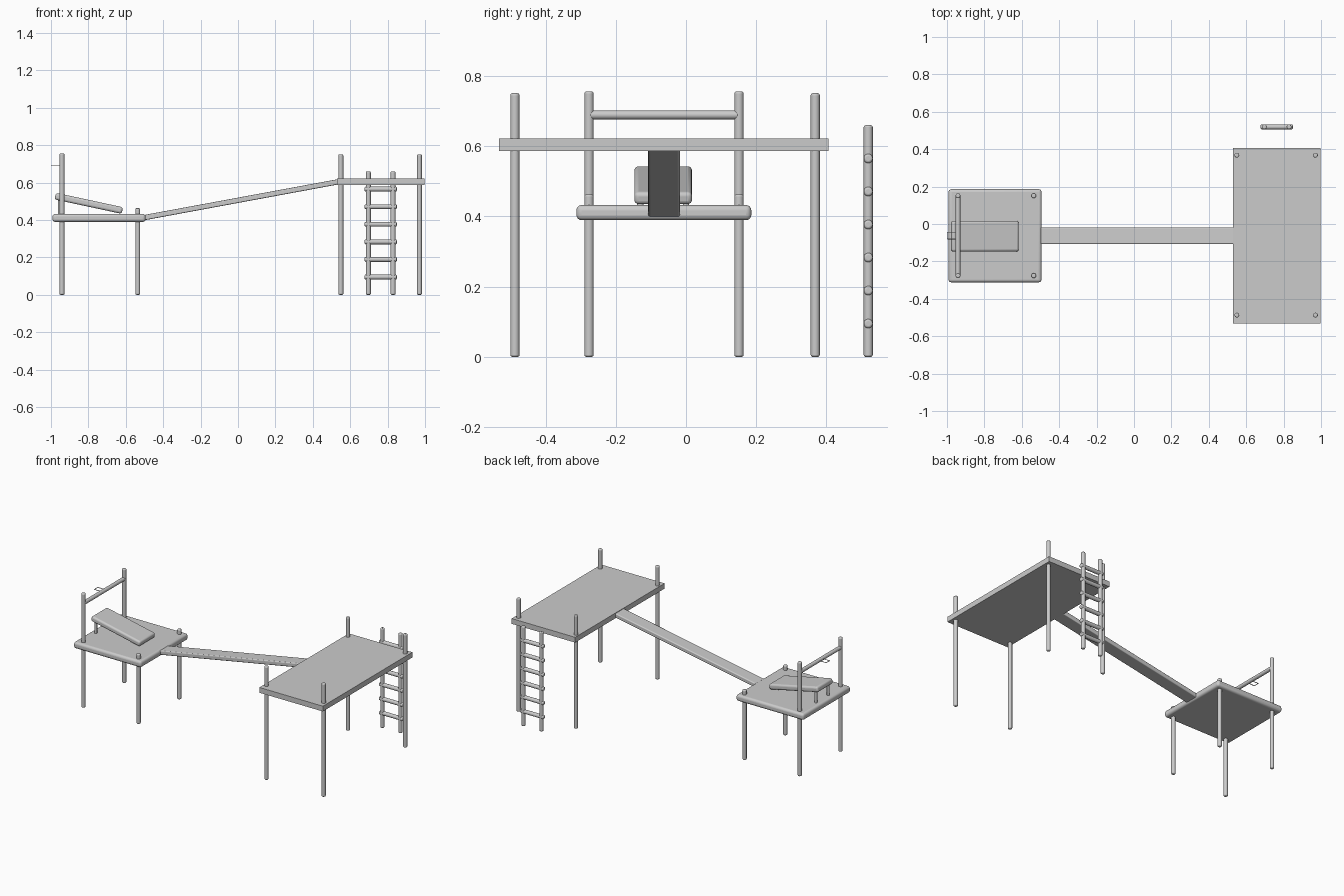
import bpy
from math import atan2, hypot
from mathutils import Vector

if "Cube" in bpy.data.objects:
    bpy.data.objects.remove(bpy.data.objects["Cube"])


def smooth(o):
    bpy.ops.object.select_all(action='DESELECT')
    o.select_set(True)
    bpy.context.view_layer.objects.active = o
    bpy.ops.object.shade_smooth_by_angle()


def bevel(o, width, segments):
    m = o.modifiers.new("bevel", 'BEVEL')
    m.width, m.segments = width, segments
    m.limit_method = 'ANGLE'
    m.angle_limit = 0.9


def rod(name, a, b, r=0.013, round_end=0.006):
    a, b = Vector(a), Vector(b)
    d = b - a
    bpy.ops.mesh.primitive_cylinder_add(vertices=20, radius=r, depth=d.length, location=(a + b) / 2)
    o = bpy.context.object
    o.name = name
    o.rotation_euler = d.to_track_quat('Z', 'Y').to_euler()
    if round_end:
        bevel(o, round_end, 3)
    smooth(o)
    return o


def slab(name, center, size, round_edge=0, tilt=0):
    bpy.ops.mesh.primitive_cube_add(size=1, location=center)
    o = bpy.context.object
    o.name = name
    o.scale = size
    bpy.ops.object.transform_apply(location=False, rotation=False, scale=True)
    o.rotation_euler.y = tilt
    if round_edge:
        bevel(o, round_edge, 4)
        smooth(o)
    return o


# high platform and its posts
slab("high_deck", (0.763, -0.064, 0.604), (0.466, 0.938, 0.035))
for x in (0.55, 0.97):
    for y in (-0.487, 0.368):
        rod("high_post", (x, y, 0), (x, y, 0.751))

# low platform and its posts
slab("low_deck", (-0.743, -0.063, 0.411), (0.497, 0.498, 0.043), 0.015)
for x, top in ((-0.941, 0.756), (-0.536, 0.463)):
    for y in (-0.276, 0.151):
        rod("low_post", (x, y, 0), (x, y, top))

# crossbar with a thin wire loop
rod("crossbar", (-0.941, -0.276, 0.689), (-0.941, 0.151, 0.689), 0.0125)
rod("loop_end", (-0.998, -0.08, 0.69), (-0.998, -0.044, 0.69), 0.002, 0)
for y in (-0.08, -0.044):
    rod("loop_side", (-0.998, y, 0.69), (-0.945, y, 0.69), 0.002, 0)

# sloping rest board on two short legs
slab("rest_board", (-0.798, -0.065, 0.489), (0.367, 0.164, 0.036), 0.012, atan2(0.073, 0.34))
for y in (-0.13, 0.0):
    rod("rest_leg", (-0.953, y, 0.42), (-0.953, y, 0.52), 0.009, 0)

# ramp plank between the decks
x0, z0, x1, z1 = -0.505, 0.412, 0.54, 0.605
slab("ramp", ((x0 + x1) / 2, -0.0625, (z0 + z1) / 2),
     (hypot(x1 - x0, z1 - z0), 0.09, 0.028), 0.006, -atan2(z1 - z0, x1 - x0))

# ladder
for x in (0.697, 0.829):
    rod("ladder_rail", (x, 0.519, 0), (x, 0.519, 0.66))
for i in range(6):
    z = 0.095 + 0.094 * i
    rod("ladder_rung", (0.677, 0.519, z), (0.849, 0.519, z))
